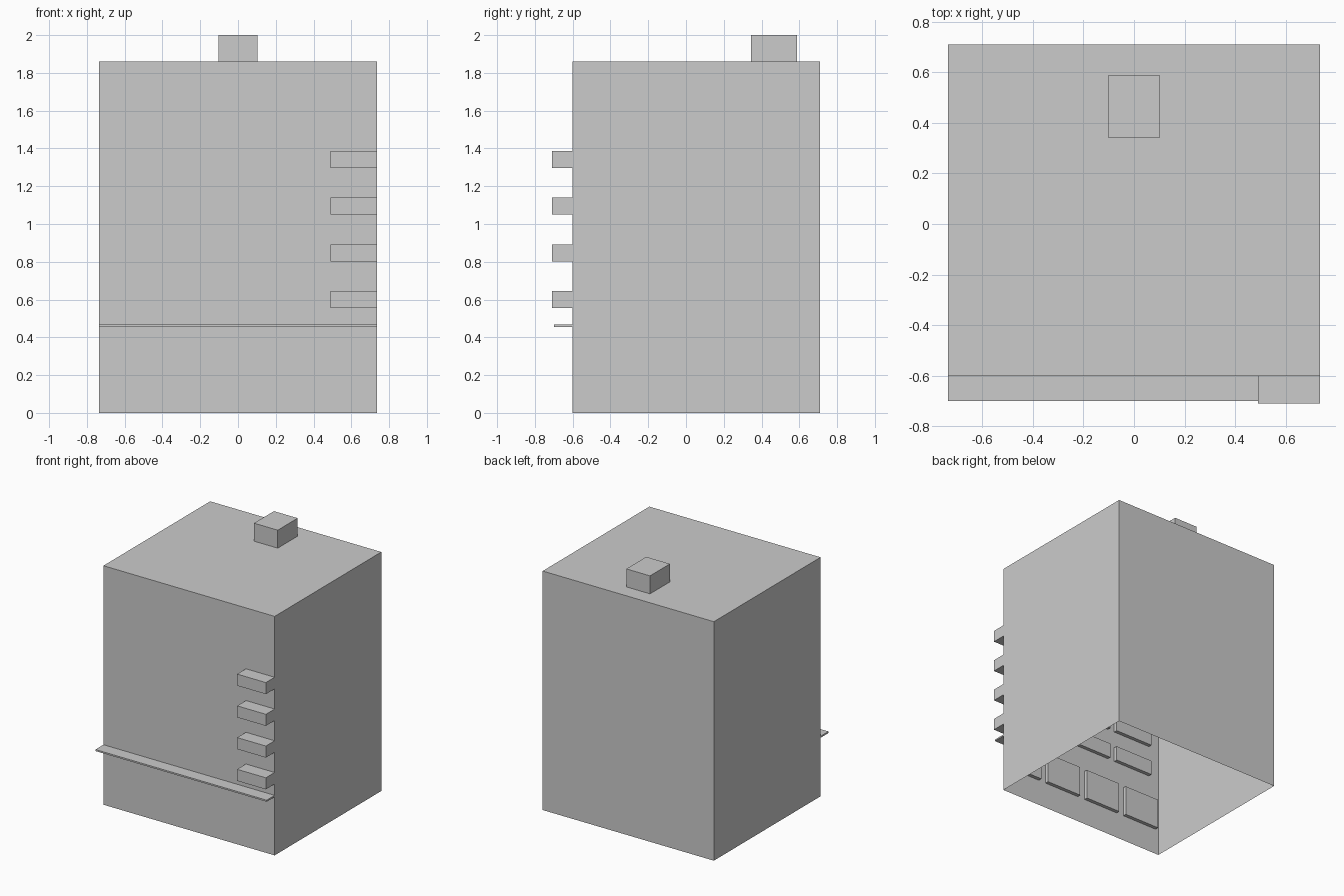
import bpy, bmesh
from mathutils import Vector

if "Cube" in bpy.data.objects:
    bpy.data.objects.remove(bpy.data.objects["Cube"])

W = 0.737        # half width
Y0, Y1 = -0.602, 0.71
H = 1.86


def box(name, lo, hi, open_bottom=False):
    lo, hi = Vector(lo), Vector(hi)
    bm = bmesh.new()
    bmesh.ops.create_cube(bm, size=1)
    bmesh.ops.scale(bm, vec=hi - lo, verts=bm.verts)
    bmesh.ops.translate(bm, vec=(lo + hi) / 2, verts=bm.verts)
    if open_bottom:
        bm.normal_update()
        under = [f for f in bm.faces if f.normal.z < -0.5]
        bmesh.ops.delete(bm, geom=under, context='FACES_ONLY')
    mesh = bpy.data.meshes.new(name)
    bm.to_mesh(mesh)
    bm.free()
    obj = bpy.data.objects.new(name, mesh)
    bpy.context.collection.objects.link(obj)
    return obj


def window(name, cx, width, z0, z1):
    # pane set just behind the facade, reaching into the hollow shell
    box(name, (cx - width / 2, Y0 + 0.002, z0), (cx + width / 2, Y0 + 0.03, z1))


# hollow building shell, open underneath
box("building_shell", (-W, Y0, 0), (W, Y1, H), open_bottom=True)

# roof stair housing
box("roof_housing", (-0.102, 0.343, H), (0.102, 0.588, 2.0))

# awning ledge above the ground floor
box("awning", (-W, -0.70, 0.455), (W, Y0, 0.467))

# stacked corner balconies
for i in range(4):
    z = 0.555 + i * 0.247
    box(f"balcony_{i + 1}", (0.49, -0.71, z), (W, Y0, z + 0.09))

# ground floor shop windows
for i in range(4):
    window(f"shop_window_{i + 1}", -0.555 + i * 0.37, 0.307, 0.205, 0.44)

# upper floor windows
for row in range(5):
    z = 0.63 + row * 0.247
    for col in range(3):
        window(f"window_{row + 1}_{col + 1}", -0.48 + col * 0.39, 0.33, z, z + 0.115)
